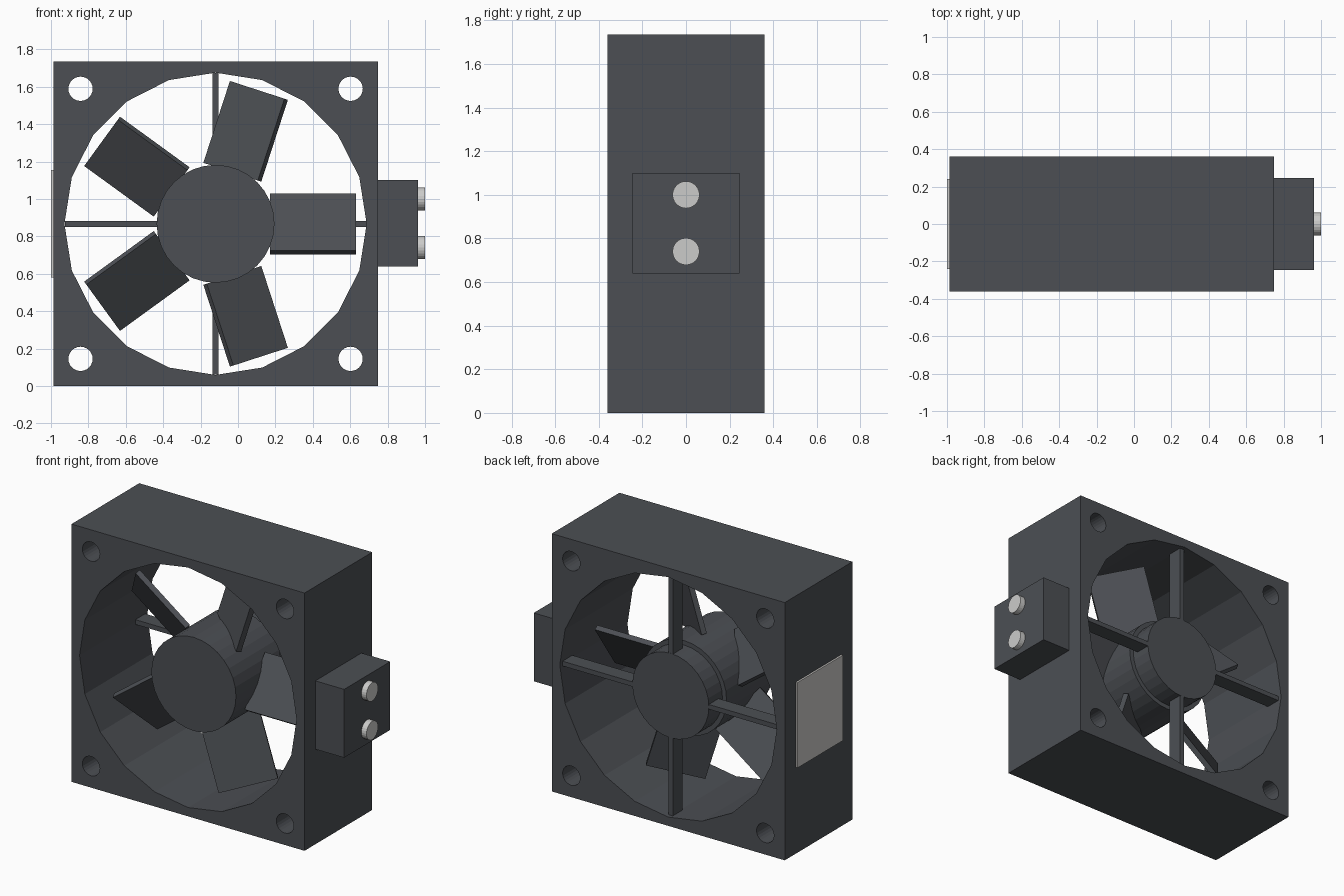
import bpy, math
from mathutils import Matrix, Vector

cube = bpy.data.objects.get("Cube")
if cube:
    bpy.data.objects.remove(cube, do_unlink=True)

CX, CZ = -0.12, 0.867      # fan axis
SIDE, DEPTH = 1.735, 0.72  # housing size


def material(name, rgb):
    m = bpy.data.materials.new(name)
    m.use_nodes = True
    m.diffuse_color = (*rgb, 1)
    m.node_tree.nodes["Principled BSDF"].inputs["Base Color"].default_value = (*rgb, 1)
    return m


dark = material("dark grey plastic", (0.072, 0.078, 0.088))
metal = material("light metal", (0.6, 0.6, 0.59))
paper = material("label grey", (0.6, 0.59, 0.57))


def finish(name, mat, matrix):
    ob = bpy.context.object
    ob.name = ob.data.name = name
    ob.data.transform(matrix)
    ob.data.materials.append(mat)
    return ob


def box(name, lo, hi, mat=dark, turn=Matrix()):
    """Box between two corners, then moved by a matrix."""
    lo, hi = Vector(lo), Vector(hi)
    bpy.ops.mesh.primitive_cube_add(size=1)
    return finish(name, mat, turn @ Matrix.Translation((lo + hi) / 2)
                  @ Matrix.Diagonal((*(hi - lo), 1)))


def cylinder(name, radius, start, end, x=CX, z=CZ, sides=32, mat=dark):
    """Cylinder along y between start and end."""
    bpy.ops.mesh.primitive_cylinder_add(vertices=sides, radius=radius, depth=end - start)
    return finish(name, mat, Matrix.Translation((x, (start + end) / 2, z))
                  @ Matrix.Rotation(math.pi / 2, 4, 'X'))


# Square housing with a faceted bore and four corner holes
h = SIDE / 2
housing = box("housing", (CX - h, -DEPTH / 2, 0), (CX + h, DEPTH / 2, SIDE))
cutters = [cylinder("bore_cutter", 0.808, -1, 1, sides=20)]
for sx in (-1, 1):
    for sz in (-1, 1):
        cutters.append(cylinder("hole_cutter", 0.065, -1, 1,
                                CX + sx * 0.722, CZ + sz * 0.722, 24))
for c in cutters:
    mod = housing.modifiers.new("cut", 'BOOLEAN')
    mod.operation, mod.solver, mod.object = 'DIFFERENCE', 'EXACT', c
    bpy.context.view_layer.objects.active = housing
    bpy.ops.object.modifier_apply(modifier=mod.name)
    bpy.data.objects.remove(c, do_unlink=True)

# Hub in front, motor behind it
cylinder("hub", 0.315, -0.30, 0.19)
cylinder("motor", 0.285, 0.185, 0.335)

# Pitched blades
axis = Matrix.Translation((CX, 0, CZ))
for i in range(5):
    turn = (axis @ Matrix.Rotation(-i * math.tau / 5, 4, 'Y')
            @ Matrix.Translation((0, -0.05, 0))
            @ Matrix.Rotation(math.radians(-35), 4, 'X'))
    box(f"blade_{i + 1}", (0.29, -0.017, -0.187), (0.75, 0.017, 0.187), dark, turn)

# Struts that hold the motor at the back
for i in range(4):
    box(f"strut_{i + 1}", (0.26, 0.23, -0.016), (0.806, 0.334, 0.016), dark,
        axis @ Matrix.Rotation(i * math.pi / 2, 4, 'Y'))

# Terminal box with two screws on the left side
box("terminal_box", (0.74, -0.245, 0.64), (0.962, 0.245, 1.1))
for i, z in enumerate((0.74, 1.0)):
    bpy.ops.mesh.primitive_cylinder_add(vertices=24, radius=0.062, depth=0.045)
    finish(f"terminal_screw_{i + 1}", metal, Matrix.Translation((0.9775, 0, z))
           @ Matrix.Rotation(math.pi / 2, 4, 'Y'))

# Label plate on the right side
box("label", (-1.0, -0.24, 0.58), (CX - h + 0.002, 0.24, 1.155), paper)
